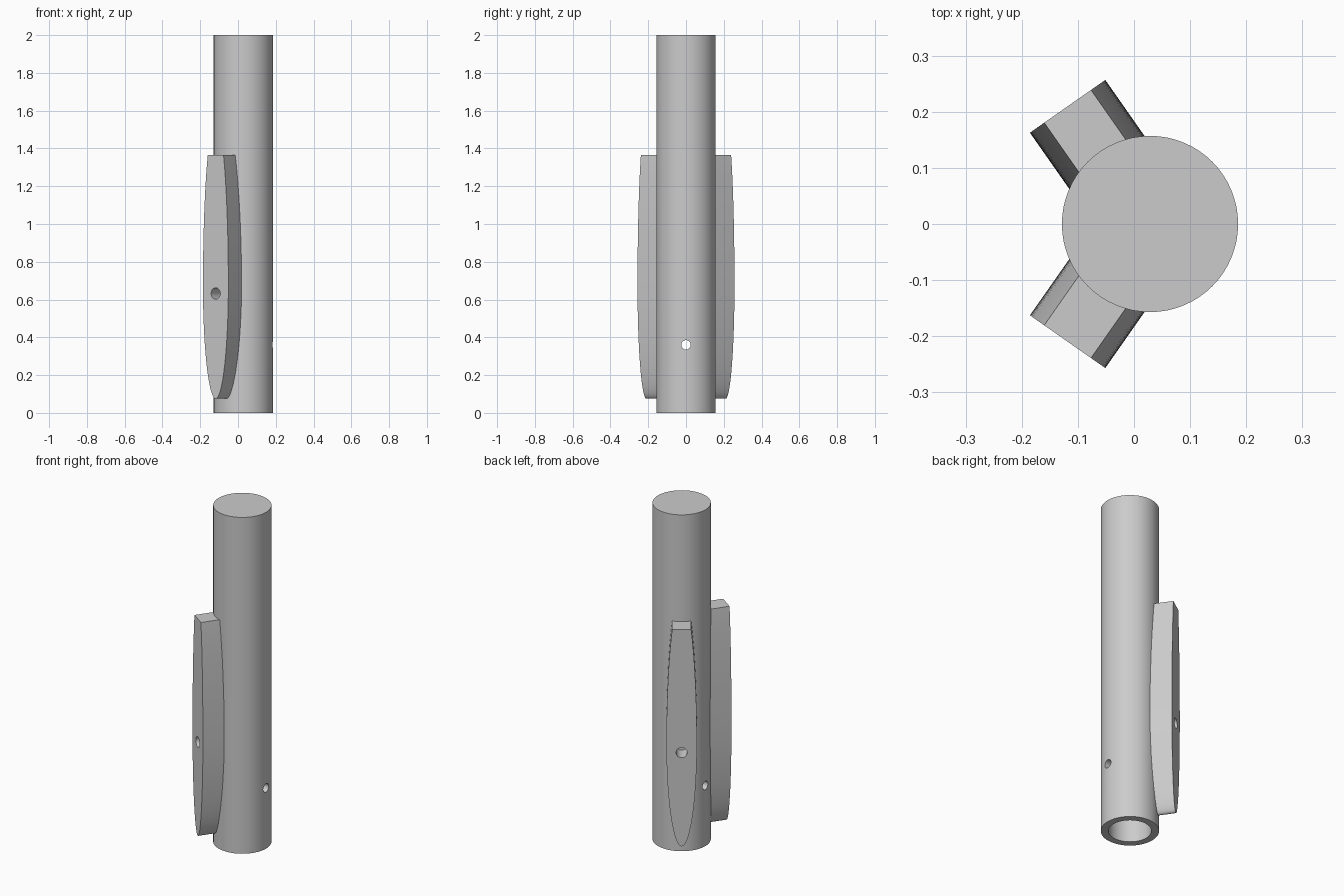
import bpy, bmesh, math
from mathutils import Matrix, Vector

if "Cube" in bpy.data.objects:
    bpy.data.objects.remove(bpy.data.objects["Cube"], do_unlink=True)

AXIS_X = 0.0285       # tube centre line
RADIUS = 0.157
BORE = 0.116
FIN_ANGLE = 125       # fin heading either side of +x, degrees

grey = bpy.data.materials.new("plain grey")
grey.diffuse_color = (0.6, 0.6, 0.6, 1)
grey.use_nodes = True
grey.node_tree.nodes["Principled BSDF"].inputs["Base Color"].default_value = (0.6, 0.6, 0.6, 1)


def make_object(name, bm):
    bmesh.ops.recalc_face_normals(bm, faces=bm.faces)
    mesh = bpy.data.meshes.new(name)
    bm.to_mesh(mesh)
    bm.free()
    mesh.materials.append(grey)
    obj = bpy.data.objects.new(name, mesh)
    bpy.context.collection.objects.link(obj)
    return obj


def cylinder(name, start, end, radius, sides):
    start, end = Vector(start), Vector(end)
    span = end - start
    turn = span.to_track_quat('Z', 'Y').to_matrix().to_4x4()
    bm = bmesh.new()
    bmesh.ops.create_cone(bm, cap_ends=True, segments=sides, radius1=radius, radius2=radius,
                          depth=span.length,
                          matrix=Matrix.Translation((start + end) / 2) @ turn)
    return make_object(name, bm)


def fin(name, angle):
    """Leaf outline, pointed below and cut flat on top, extruded outward."""
    mid, low, high, top, half = 0.675, 0.6, 0.88, 1.365, 0.082
    side = []
    for i in range(25):
        a = math.pi / 2 * (1 - i / 24)
        side.append((half * math.cos(a), mid - low * math.sin(a)))
    end = math.asin((top - mid) / high)
    for i in range(1, 17):
        a = end * i / 16
        side.append((half * math.cos(a), mid + high * math.sin(a)))
    outline = side + [(-w, z) for w, z in reversed(side[1:])]
    bm = bmesh.new()
    face = bm.faces.new([bm.verts.new((0.125, w, z)) for w, z in outline])
    out = bmesh.ops.extrude_face_region(bm, geom=[face])
    verts = [v for v in out["geom"] if isinstance(v, bmesh.types.BMVert)]
    bmesh.ops.translate(bm, verts=verts, vec=(0.131, 0, 0))
    bm.transform(Matrix.Translation((AXIS_X, 0, 0)) @ Matrix.Rotation(angle, 4, 'Z'))
    return make_object(name, bm)


def cut(target, cutter):
    mod = target.modifiers.new(cutter.name, 'BOOLEAN')
    mod.operation, mod.solver, mod.object = 'DIFFERENCE', 'EXACT', cutter
    cutter.hide_render = True
    cutter.hide_set(True)


def finish(obj):
    """Bake the cuts, then smooth the curved walls only."""
    bpy.ops.object.select_all(action='DESELECT')
    bpy.context.view_layer.objects.active = obj
    obj.select_set(True)
    cutters = [m.object for m in obj.modifiers]
    for mod in list(obj.modifiers):
        bpy.ops.object.modifier_apply(modifier=mod.name)
    for c in cutters:
        bpy.data.objects.remove(c, do_unlink=True)
    bpy.ops.object.shade_smooth_by_angle(angle=math.radians(30))


# Tube: closed on top, bored from below, with a cross pin hole
tube = cylinder("tube", (AXIS_X, 0, 0), (AXIS_X, 0, 2), RADIUS, 64)
cut(tube, cylinder("bore_cutter", (AXIS_X, 0, -0.1), (AXIS_X, 0, 0.7), BORE, 64))
cut(tube, cylinder("pin_cutter", (-0.4, 0, 0.36), (0.4, 0, 0.36), 0.025, 32))
finish(tube)

# Two fins, each with a screw hole in its outer face
for name, sign in (("right_front_fin", -1), ("right_back_fin", 1)):
    angle = sign * math.radians(FIN_ANGLE)
    part = fin(name, angle)
    heading = Vector((math.cos(angle), math.sin(angle), 0))
    centre = Vector((AXIS_X, 0, 0.632))
    cut(part, cylinder(name + "_hole_cutter", centre + heading * 0.16,
                       centre + heading * 0.35, 0.03, 32))
    finish(part)
